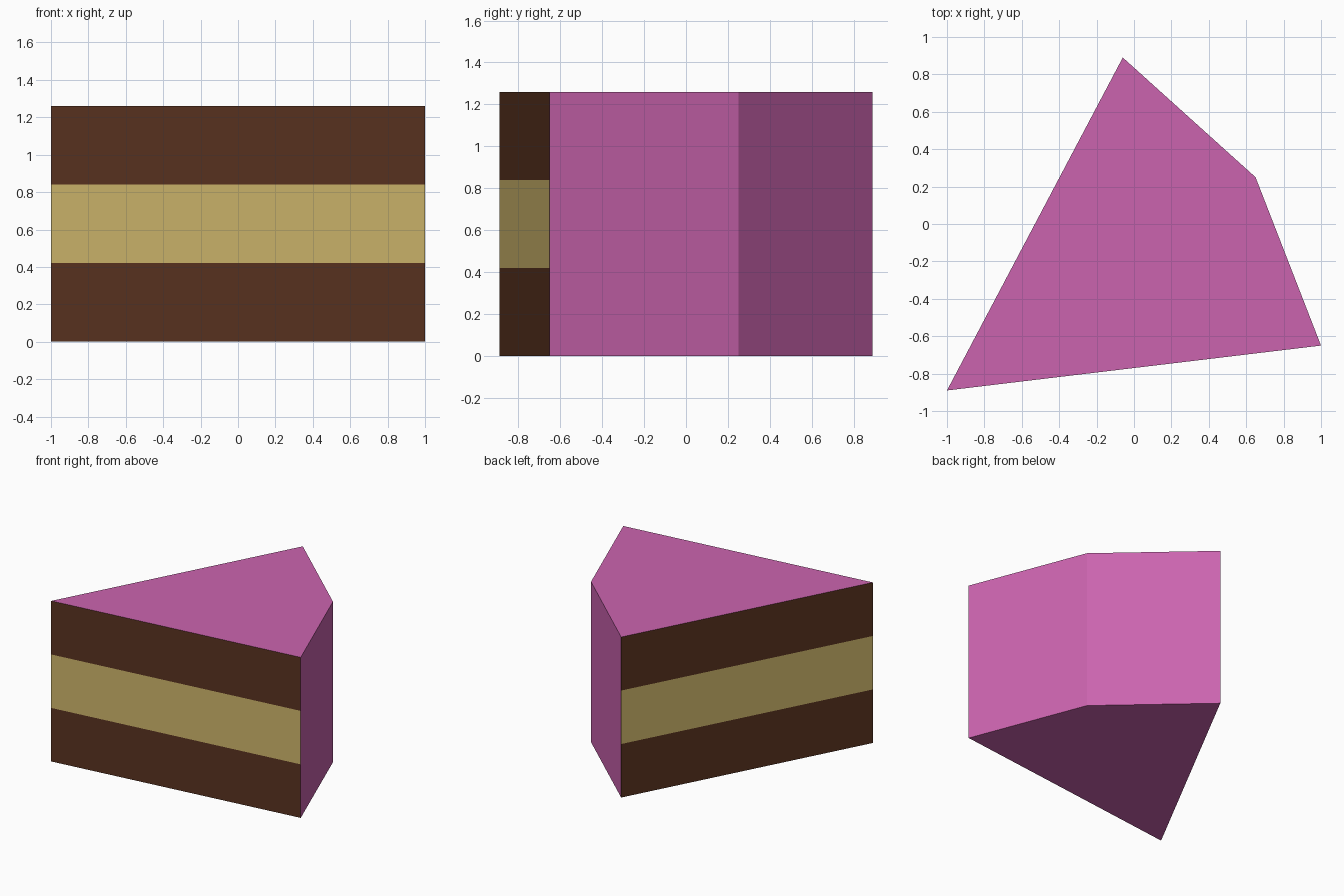
import bpy, bmesh

if "Cube" in bpy.data.objects:
    bpy.data.objects.remove(bpy.data.objects["Cube"])


def material(name, color):
    mat = bpy.data.materials.new(name)
    mat.diffuse_color = (*color, 1)
    mat.use_nodes = True
    mat.node_tree.nodes["Principled BSDF"].inputs["Base Color"].default_value = mat.diffuse_color
    return mat


# Slice outline, counter-clockwise from the pointed tip
OUTLINE = [(-1.0, -0.89), (1.0, -0.65), (0.65, 0.25), (-0.06, 0.89)]
LAYER_HEIGHT = 0.42
LAYERS = 3
FROSTING, SPONGE, CREAM = 0, 1, 2

bm = bmesh.new()
rings = [[bm.verts.new((x, y, i * LAYER_HEIGHT)) for x, y in OUTLINE]
         for i in range(LAYERS + 1)]

# Frosted base and top
bm.faces.new(rings[0][::-1]).material_index = FROSTING
bm.faces.new(rings[-1]).material_index = FROSTING

# Walls: the two cut sides show the layers, the outer crust is frosted
for layer in range(LAYERS):
    low, high = rings[layer], rings[layer + 1]
    for side in range(4):
        nxt = (side + 1) % 4
        face = bm.faces.new((low[side], low[nxt], high[nxt], high[side]))
        if side in (0, 3):
            face.material_index = CREAM if layer == 1 else SPONGE
        else:
            face.material_index = FROSTING

mesh = bpy.data.meshes.new("cake_slice")
bm.to_mesh(mesh)
bm.free()

# Colours, in slot order
mesh.materials.append(material("pink_frosting", (0.60, 0.127, 0.43)))
mesh.materials.append(material("chocolate_sponge", (0.10, 0.032, 0.014)))
mesh.materials.append(material("cream_filling", (0.61, 0.46, 0.147)))

bpy.context.collection.objects.link(bpy.data.objects.new("cake_slice", mesh))
